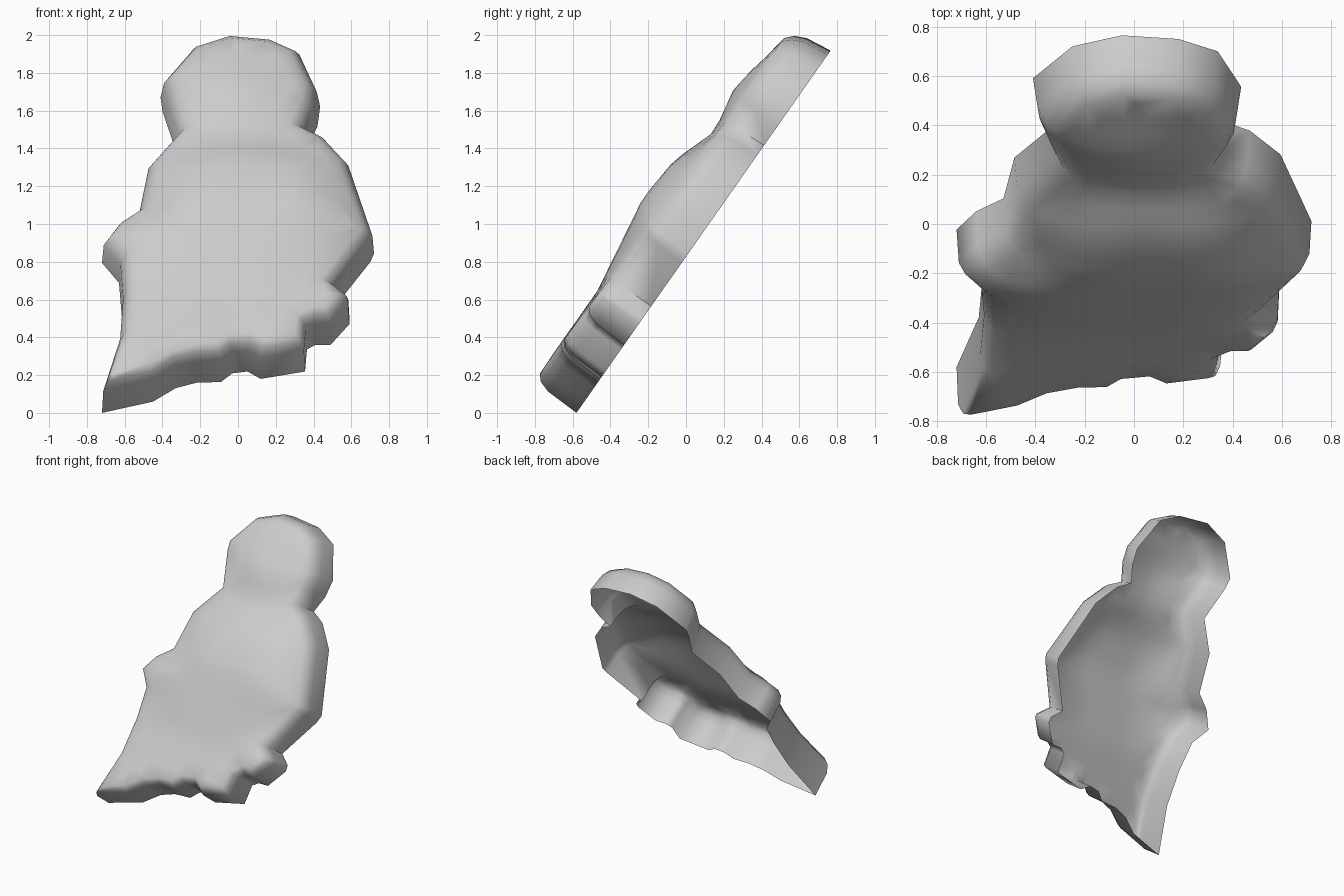
import bpy, bmesh, math
from mathutils import Vector
from mathutils.geometry import delaunay_2d_cdt

if "Cube" in bpy.data.objects:
    bpy.data.objects.remove(bpy.data.objects["Cube"])

# Outline of the shell in its tilted plane: (across, along), counter-clockwise
RIM = [(-.72, 0), (-.45, .073), (-.33, .16), (-.22, .195), (-.09, .20), (-.03, .256),
       (.05, .268), (.12, .22), (.355, .268), (.365, .41), (.41, .44), (.49, .44),
       (.59, .574), (.59, .62), (.515, .69), (.70, .975), (.72, 1.03), (.595, 1.50),
       (.47, 1.67), (.37, 1.73), (.42, 1.85), (.435, 1.98), (.34, 2.23), (.18, 2.317),
       (-.05, 2.343), (-.25, 2.265), (-.41, 2.04), (-.40, 1.95), (-.33, 1.70),
       (-.485, 1.48), (-.53, 1.19), (-.64, 1.10), (-.72, .97), (-.63, .84),
       (-.615, .62), (-.63, .35)]
# Height of the front surface along the middle: (along, height)
CREST = [(0, .29), (.59, .28), (1.135, .365), (1.39, .345), (1.64, .26),
         (1.70, .272), (1.86, .305), (2.1, .28), (2.34, .245)]
# Wall sections as (inset, height) for the bottom, body and head
SECTIONS = [(.2, [(0, 0), (.006, .19), (.025, .25), (.055, .278)]),
            (1.1, [(0, 0), (.008, .16), (.03, .215), (.065, .25)]),
            (2.0, [(0, 0), (.018, .14), (.045, .20), (.085, .24)])]
TILT = math.atan2(1.91, 1.34)
rim = [Vector(p) for p in RIM]
N = len(rim)


def place(p, depth):
    """Tilted plane coordinates to world space."""
    c, s = math.cos(TILT), math.sin(TILT)
    return Vector((p.x, -.58 + c * p.y - s * depth, s * p.y + c * depth))


def section(level, s):
    """Inset and height of one wall level, blended along the body."""
    for (s0, a), (s1, b) in zip(SECTIONS, SECTIONS[1:]):
        if s <= s1 or s1 == SECTIONS[-1][0]:
            t = max(0, min(1, (s - s0) / (s1 - s0)))
            return Vector(a[level]).lerp(Vector(b[level]), t)


def wall_loop(level):
    pts, heights = [], []
    for i, p in enumerate(rim):
        a = (p - rim[i - 1]).normalized()
        b = (rim[(i + 1) % N] - p).normalized()
        na, nb = Vector((-a.y, a.x)), Vector((-b.y, b.x))
        m = (na + nb).normalized()
        amount, height = section(level, p.y)
        pts.append(p + m * amount * min(1.5, 1 / max(m.dot(na), .1)))
        heights.append(height)
    return pts, heights


def edge_distance(p, loop):
    best = 9
    for i, b in enumerate(loop):
        a = loop[i - 1]
        d = b - a
        t = max(0, min(1, (p - a).dot(d) / d.length_squared))
        best = min(best, (a + d * t - p).length)
    return best


def inside(p, loop):
    hit = False
    for i, b in enumerate(loop):
        a = loop[i - 1]
        if (a.y > p.y) != (b.y > p.y) and p.x < a.x + (p.y - a.y) * (b.x - a.x) / (b.y - a.y):
            hit = not hit
    return hit


def crest(s):
    for (s0, h0), (s1, h1) in zip(CREST, CREST[1:]):
        if s <= s1:
            return h0 + (h1 - h0) * max(0, s - s0) / (s1 - s0)
    return CREST[-1][1]


bm = bmesh.new()

# Side wall: rim, straight wall, then rounded edge
loops = [wall_loop(k) for k in range(4)]
rings = [[bm.verts.new(place(p, d)) for p, d in zip(*loop)] for loop in loops]
for lo, hi in zip(rings, rings[1:]):
    for i in range(N):
        j = (i + 1) % N
        bm.faces.new((lo[i], lo[j], hi[j], hi[i]))

# Gently domed front surface filling the innermost loop
border = loops[-1][0]
points = list(border)
step = .085
for r in range(29):
    for c in range(-10, 11):
        p = Vector((c * step + (r % 2) * step / 2, r * step))
        if inside(p, border) and edge_distance(p, border) > .04:
            points.append(p)
coords, _, faces, origin, _, _ = delaunay_2d_cdt(
    points, [(i, (i + 1) % N) for i in range(N)], [], 1, 1e-5)
verts = []
for p, src in zip(coords, origin):
    if src and src[0] < N:
        verts.append(rings[-1][src[0]])
    else:
        t = min(1, edge_distance(p, border) / .36)
        t = t * (2 - t)
        base = section(3, p.y)[1]
        verts.append(bm.verts.new(place(p, base + (crest(p.y) - base) * t)))
for f in faces:
    mid = sum((coords[i] for i in f), Vector((0, 0))) / len(f)
    if inside(mid, border) and len({verts[i] for i in f}) == len(f):
        bm.faces.new([verts[i] for i in f])
bm.normal_update()

mesh = bpy.data.meshes.new("body_shell")
bm.to_mesh(mesh)
bm.free()
shell = bpy.data.objects.new("body_shell", mesh)
bpy.context.collection.objects.link(shell)

grey = bpy.data.materials.new("light_grey")
grey.diffuse_color = (.6, .6, .6, 1)
grey.use_nodes = True
grey.node_tree.nodes["Principled BSDF"].inputs["Base Color"].default_value = grey.diffuse_color
mesh.materials.append(grey)

bpy.context.view_layer.objects.active = shell
shell.select_set(True)
bpy.ops.object.shade_smooth_by_angle(angle=math.radians(75))
